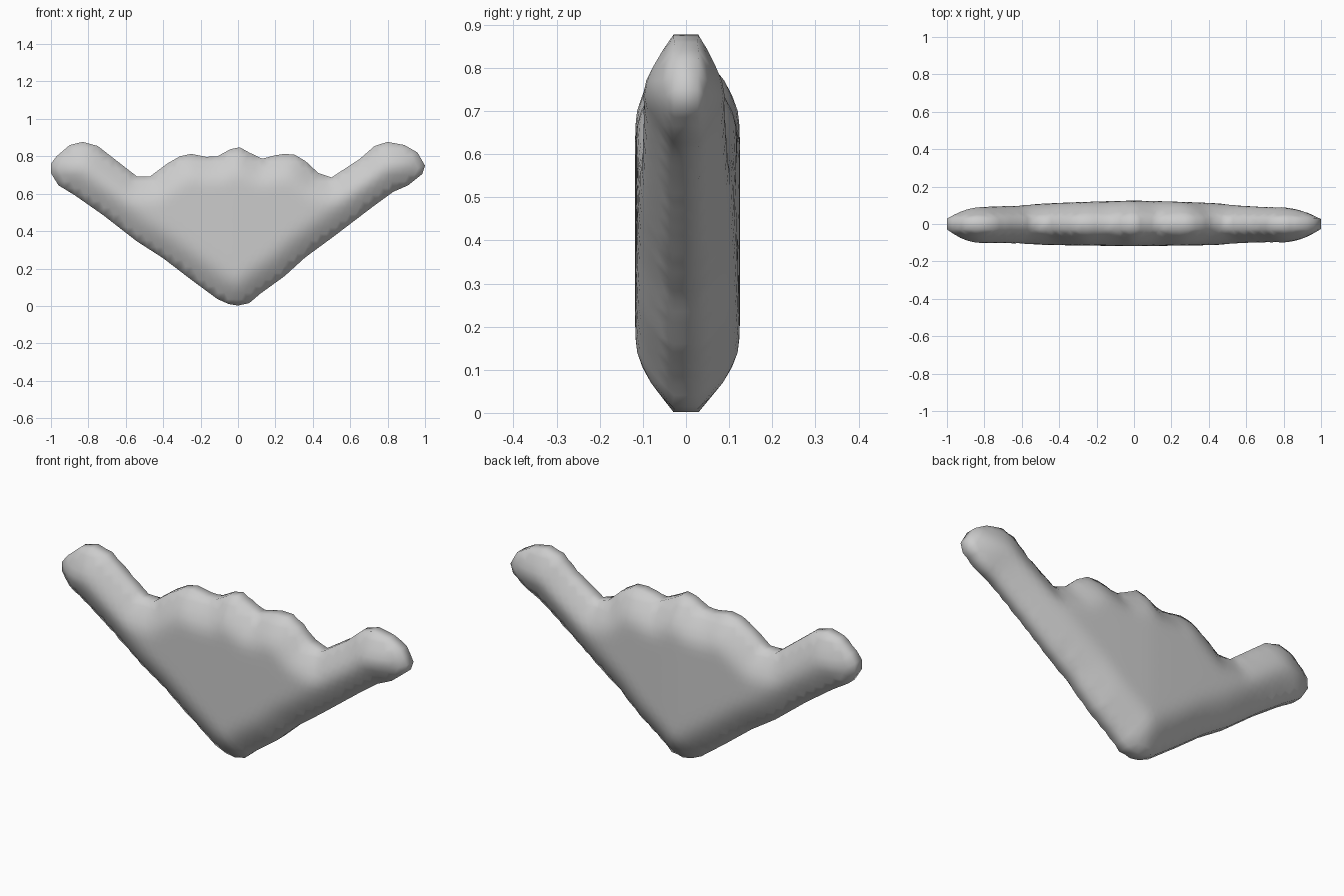
import bpy, math
from mathutils import Vector
from mathutils.geometry import delaunay_2d_cdt, intersect_point_line

if "Cube" in bpy.data.objects:
    bpy.data.objects.remove(bpy.data.objects["Cube"])

# Front silhouette (x, z), counter-clockwise from the bottom tip
OUTLINE = [
    (0, .002), (.06, .015), (.12, .066), (.25, .16), (.36, .26), (.51, .37),
    (.72, .53), (.83, .61), (.91, .645), (.985, .705), (1, .75), (.96, .82),
    (.89, .86), (.80, .877), (.73, .855), (.65, .785), (.50, .687), (.43, .71),
    (.36, .775), (.30, .81), (.24, .812), (.19, .803), (.13, .787), (.06, .82),
    (.01, .848), (-.04, .838), (-.11, .80), (-.17, .797), (-.25, .813),
    (-.31, .80), (-.38, .76), (-.47, .692), (-.54, .692), (-.66, .785),
    (-.75, .855), (-.83, .877), (-.90, .86), (-.97, .80), (-1, .76),
    (-1, .71), (-.96, .645), (-.87, .59), (-.72, .485), (-.54, .345),
    (-.40, .255), (-.25, .14), (-.11, .037), (-.05, .01)]
STEP = .035
RIM = .03


def resample(points):
    out = []
    for a, b in zip(points, points[1:] + points[:1]):
        a, b = Vector(a), Vector(b)
        n = max(1, round((b - a).length / STEP))
        out += [a.lerp(b, i / n) for i in range(n)]
    return out


def edge_distance(p):
    best = 9.0
    for a, b in zip(OUTLINE, OUTLINE[1:] + OUTLINE[:1]):
        a, b = Vector(a), Vector(b)
        t = max(0, min(1, (p - a).dot(b - a) / (b - a).length_squared))
        best = min(best, (p - a.lerp(b, t)).length)
    return best


def depth(p, middle, tip):
    # Pillow thickness: rounded near the edge, thinner toward the arm ends
    cap = middle + (tip - middle) * min(1, abs(p.x)) ** 1.3
    t = min(1, edge_distance(p) / .16)
    return RIM + (cap - RIM) * math.sin(t * math.pi / 2)


# Outline points plus a staggered interior grid, triangulated inside the outline
ring = resample(OUTLINE)
points = list(ring)
for j in range(27):
    for i in range(-29, 30):
        p = Vector(((i + .5 * (j % 2)) * STEP, j * STEP))
        if edge_distance(p) > STEP * .6:
            points.append(p)
flat, _, tris, *_ = delaunay_2d_cdt(points, [], [list(range(len(ring)))], 1, 1e-5)
used = sorted({i for t in tris for i in t})
index = {v: k for k, v in enumerate(used)}
tris = [[index[i] for i in t] for t in tris]
flat = [flat[i] for i in used]
n = len(flat)

# Front skin, back skin and the narrow rim joining them
border = {(t[k], t[(k + 1) % 3]) for t in tris for k in range(3)}
border = [(a, b) for a, b in border if (b, a) not in border]
rim_ids = {i for e in border for i in e}
verts = [(p.x, -(RIM if i in rim_ids else depth(p, .118, .102)), p.y) for i, p in enumerate(flat)]
verts += [(p.x, RIM if i in rim_ids else depth(p, .125, .085), p.y) for i, p in enumerate(flat)]
faces = tris + [[i + n for i in reversed(t)] for t in tris]
faces += [(b, a, a + n, b + n) for a, b in border]

mesh = bpy.data.meshes.new("winged_body")
mesh.from_pydata(verts, [], faces)
mesh.update()
body = bpy.data.objects.new("winged_body", mesh)
bpy.context.collection.objects.link(body)
for poly in mesh.polygons:
    poly.use_smooth = True

# Soften the triangulated skin slightly
smooth = body.modifiers.new("soften", 'SMOOTH')
smooth.factor = .4
smooth.iterations = 2
smooth.use_x = smooth.use_z = False
